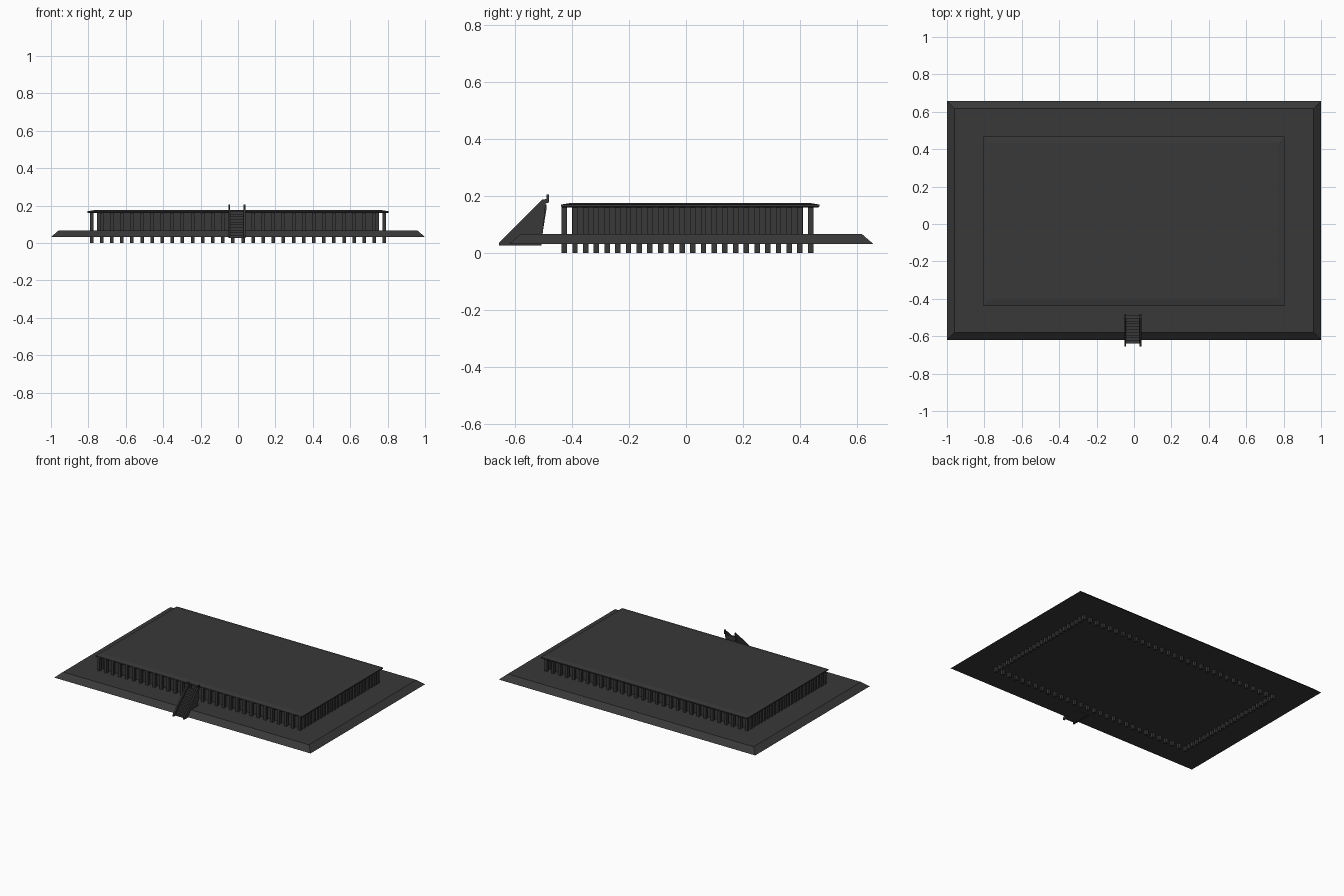
import bpy, bmesh

cube = bpy.data.objects.get("Cube")
if cube:
    bpy.data.objects.remove(cube)

grey = bpy.data.materials.new("dark grey")
grey.use_nodes = True
colour = (0.04, 0.04, 0.04, 1)
grey.diffuse_color = colour
grey.node_tree.nodes["Principled BSDF"].inputs["Base Color"].default_value = colour


def finish(name, bm):
    bmesh.ops.recalc_face_normals(bm, faces=bm.faces)
    mesh = bpy.data.meshes.new(name)
    bm.to_mesh(mesh)
    bm.free()
    mesh.materials.append(grey)
    obj = bpy.data.objects.new(name, mesh)
    bpy.context.collection.objects.link(obj)
    return obj


def slab(name, x, y0, y1, levels):
    """Stack of rectangles, each level given as (height, inset)."""
    bm = bmesh.new()
    rings = []
    for z, i in levels:
        corners = [(-x + i, y0 + i), (x - i, y0 + i), (x - i, y1 - i), (-x + i, y1 - i)]
        rings.append([bm.verts.new((a, b, z)) for a, b in corners])
    bm.faces.new(rings[0])
    bm.faces.new(rings[-1])
    for low, high in zip(rings, rings[1:]):
        for k in range(4):
            n = (k + 1) % 4
            bm.faces.new((low[k], low[n], high[n], high[k]))
    return finish(name, bm)


def extrude_profile(name, points, x0, x1):
    """Extrude a (y, z) outline from x0 to x1."""
    bm = bmesh.new()
    a = [bm.verts.new((x0, y, z)) for y, z in points]
    b = [bm.verts.new((x1, y, z)) for y, z in points]
    bm.faces.new(a)
    bm.faces.new(b)
    for k in range(len(points)):
        n = (k + 1) % len(points)
        bm.faces.new((a[k], a[n], b[n], b[k]))
    return finish(name, bm)


# Platform, inner walls and roof
slab("platform", 1.0, -0.62, 0.657, [(0.032, 0), (0.067, 0.062 * 0.65)])
slab("inner_walls", 0.755, -0.4, 0.41, [(0.06, 0), (0.163, 0)])
slab("roof", 0.805, -0.438, 0.468, [(0.16, 0.004), (0.163, 0), (0.17, 0), (0.176, 0.035)])

# Columns around the edge, passing through the platform as feet
X, Y0, Y1 = 0.783, -0.427, 0.437
NX, NY = 30, 24
spots = []
for i in range(NX):
    x = -X + 2 * X * i / (NX - 1)
    spots += [(x, Y0), (x, Y1)]
for j in range(1, NY - 1):
    y = Y0 + (Y1 - Y0) * j / (NY - 1)
    spots += [(-X, y), (X, y)]
bm = bmesh.new()
for x, y in spots:
    made = bmesh.ops.create_cube(bm, size=1)["verts"]
    bmesh.ops.scale(bm, vec=(0.019, 0.019, 0.164), verts=made)
    bmesh.ops.translate(bm, vec=(x, y, 0.082), verts=made)
finish("columns", bm)

# Staircase with stepped treads
STEPS = 10
outline = [(-0.64, 0.028)]
for s in range(STEPS):
    y = -0.64 + 0.15 * s / STEPS
    z = 0.028 + 0.142 * (s + 1) / STEPS
    outline += [(y, z), (y + 0.15 / STEPS, z)]
outline += [(-0.49, 0.15), (-0.51, 0.028)]
extrude_profile("stairs", outline, -0.043, 0.032)

# Side panels with a short post at the top
panel = [(-0.655, 0.026), (-0.655, 0.037), (-0.505, 0.187), (-0.489, 0.19),
         (-0.489, 0.205), (-0.48, 0.205), (-0.48, 0.178), (-0.492, 0.174), (-0.507, 0.026)]
for name, x in (("right_stair_panel", -0.047), ("left_stair_panel", 0.035)):
    extrude_profile(name, panel, x - 0.005, x + 0.005)
